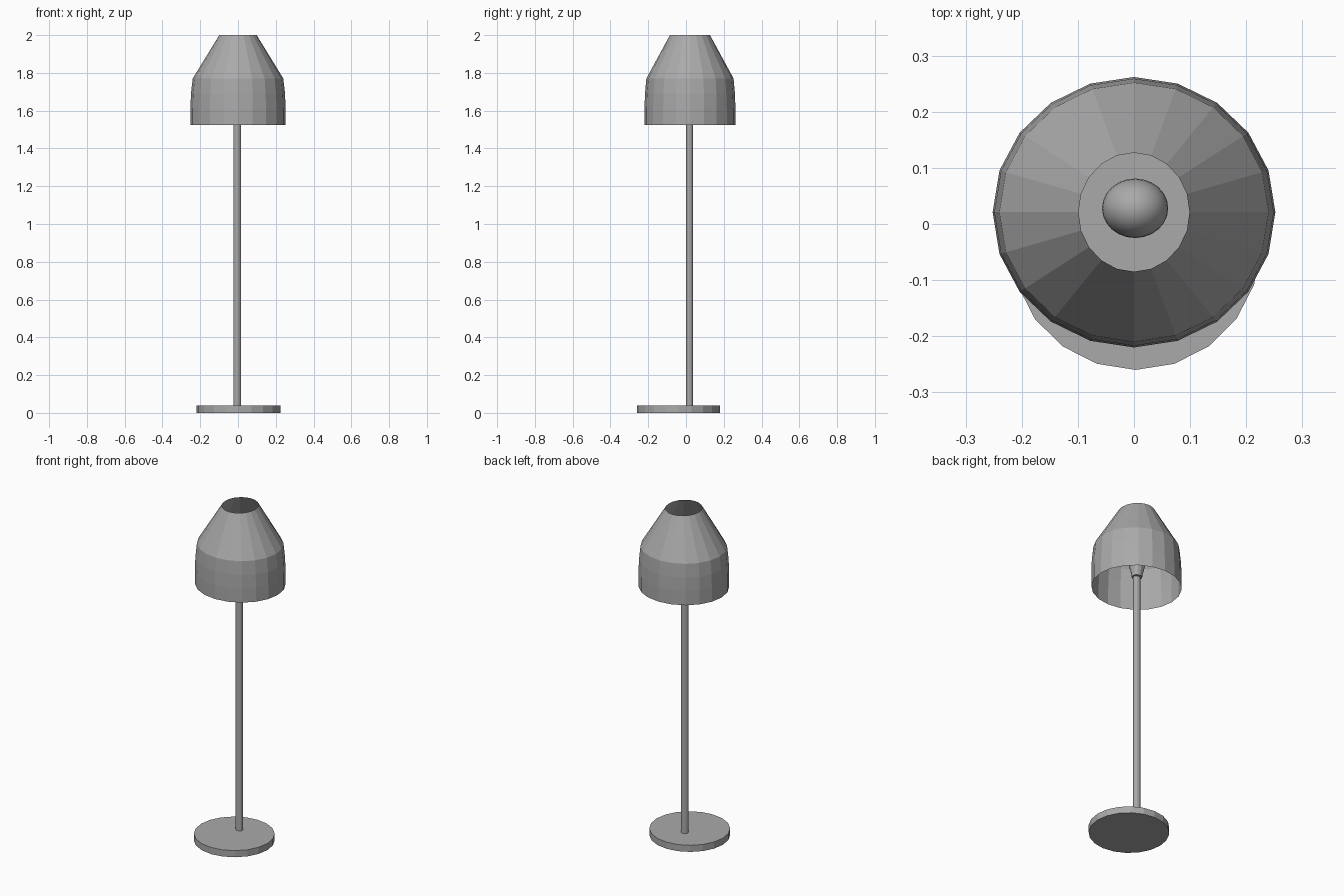
import bpy
import bmesh
from math import cos, sin, tau

cube = bpy.data.objects.get("Cube")
if cube:
    bpy.data.objects.remove(cube, do_unlink=True)

# One neutral grey for the whole lamp
GREY = (0.4, 0.4, 0.4, 1)
grey = bpy.data.materials.new("neutral grey")
grey.use_nodes = True
grey.diffuse_color = GREY
grey.node_tree.nodes["Principled BSDF"].inputs["Base Color"].default_value = GREY


def add_object(name, bm):
    mesh = bpy.data.meshes.new(name)
    bm.to_mesh(mesh)
    bm.free()
    mesh.materials.append(grey)
    obj = bpy.data.objects.new(name, mesh)
    bpy.context.collection.objects.link(obj)
    return obj


def lathe(name, centre, profile, sides, capped=True):
    """Stack elliptical rings (x radius, y radius, z) and skin them."""
    bm = bmesh.new()
    rings = []
    for rx, ry, z in profile:
        rings.append([bm.verts.new((centre[0] + rx * cos(tau * i / sides),
                                    centre[1] + ry * sin(tau * i / sides), z))
                      for i in range(sides)])
    for low, high in zip(rings, rings[1:]):
        for i in range(sides):
            j = (i + 1) % sides
            bm.faces.new((low[i], low[j], high[j], high[i]))
    if capped:
        bm.faces.new(rings[0][::-1])
        bm.faces.new(rings[-1])
    return add_object(name, bm)


# Round foot, set forward of the pole
lathe("base", (0.003, -0.04), [(0.222, 0.22, 0), (0.222, 0.22, 0.04)], 20)

# Slim pole
lathe("pole", (-0.004, 0.019), [(0.021, 0.018, 0.04), (0.021, 0.018, 1.62)], 12)

# Bulb holder flaring upward from the pole
lathe("socket", (-0.002, 0.022), [(0.03, 0.028, 1.59), (0.032, 0.03, 1.61),
                                 (0.046, 0.043, 1.66), (0.046, 0.043, 1.70)], 12)

# Rounded bulb
bm = bmesh.new()
bmesh.ops.create_uvsphere(bm, u_segments=24, v_segments=14, radius=1)
bmesh.ops.scale(bm, vec=(0.059, 0.053, 0.065), verts=bm.verts)
bmesh.ops.translate(bm, vec=(0.002, 0.028, 1.75), verts=bm.verts)
for face in bm.faces:
    face.smooth = True
add_object("bulb", bm)

# Faceted open shade, a single thin skin
lathe("shade", (0, 0.021), [(0.252, 0.241, 1.525), (0.252, 0.241, 1.61),
                            (0.249, 0.238, 1.69), (0.24, 0.231, 1.77),
                            (0.099, 0.106, 2)], 20, capped=False)
